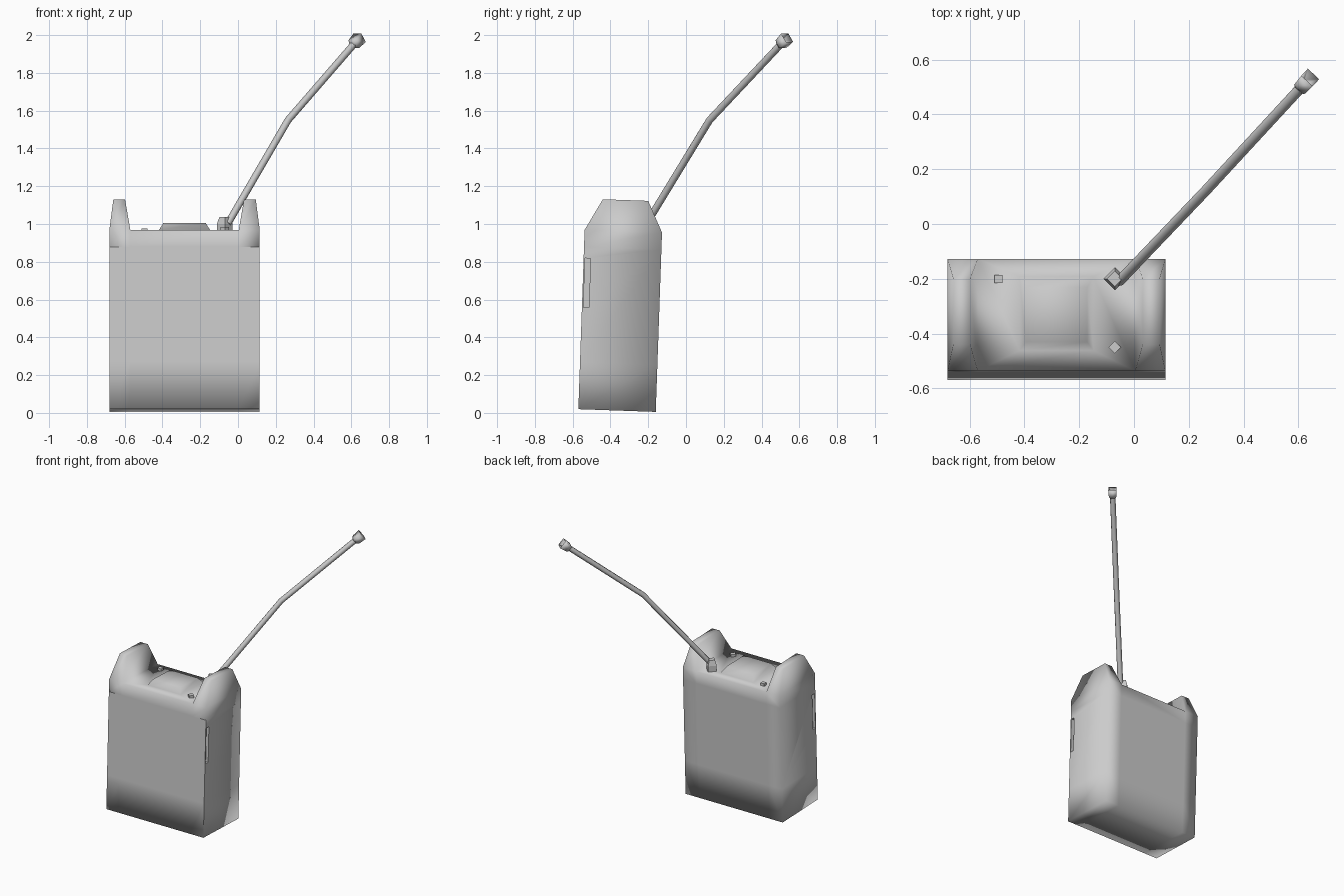
import bpy, bmesh, math
from mathutils import Vector, Matrix

if "Cube" in bpy.data.objects:
    bpy.data.objects.remove(bpy.data.objects["Cube"], do_unlink=True)

grey = bpy.data.materials.new("plain grey")
grey.use_nodes = True
tone = (0.6, 0.6, 0.6, 1)
grey.diffuse_color = tone
grey.node_tree.nodes["Principled BSDF"].inputs["Base Color"].default_value = tone

# The canister leans back slightly around its base
LEAN = Matrix.Translation((-0.283, -0.365, 0.0125)) @ Matrix.Rotation(math.radians(-2), 4, 'X')


def finish(name, bm, matrix=Matrix(), smooth=True):
    bmesh.ops.recalc_face_normals(bm, faces=bm.faces)
    for f in bm.faces:
        f.smooth = smooth
    mesh = bpy.data.meshes.new(name)
    bm.to_mesh(mesh)
    bm.free()
    mesh.transform(matrix)
    mesh.materials.append(grey)
    obj = bpy.data.objects.new(name, mesh)
    bpy.context.collection.objects.link(obj)
    return obj


def box(name, low, high, matrix=Matrix(), smooth=False):
    bm = bmesh.new()
    bmesh.ops.create_cube(bm, size=1)
    low, high = Vector(low), Vector(high)
    for v in bm.verts:
        v.co = (low + high) / 2 + v.co * (high - low)
    return finish(name, bm, matrix, smooth)


def lathe(name, rings, sides, start, axis, turn=0.0, smooth=False):
    """Loft rings of (distance, radius) along an axis."""
    bm = bmesh.new()
    loops = []
    for dist, rad in rings:
        loops.append([bm.verts.new((rad * math.cos(turn + i * math.tau / sides),
                                    rad * math.sin(turn + i * math.tau / sides), dist))
                      for i in range(sides)])
    for a, b in zip(loops, loops[1:]):
        for i in range(sides):
            j = (i + 1) % sides
            bm.faces.new((a[i], a[j], b[j], b[i]))
    bm.faces.new(loops[0])
    bm.faces.new(loops[-1])
    spin = Vector(axis).to_track_quat('Z', 'Y').to_matrix().to_4x4()
    return finish(name, bm, Matrix.Translation(start) @ spin, smooth)


# Canister shell: stacked rows, with three columns across the width
xs, ys, zs = (-0.398, -0.287, 0.287, 0.398), (-0.205, 0.205), (0, 0.25, 0.86, 0.95)
bm = bmesh.new()
grid = {(i, j, k): bm.verts.new((x, y, z))
        for i, x in enumerate(xs) for j, y in enumerate(ys) for k, z in enumerate(zs)}


def quad(*keys):
    return bm.faces.new([grid[k] for k in keys])


tops = []
for i in range(3):
    quad((i, 0, 0), (i + 1, 0, 0), (i + 1, 1, 0), (i, 1, 0))
    tops.append(quad((i, 0, 3), (i + 1, 0, 3), (i + 1, 1, 3), (i, 1, 3)))
    for k in range(3):
        for j in (0, 1):
            quad((i, j, k), (i + 1, j, k), (i + 1, j, k + 1), (i, j, k + 1))
for k in range(3):
    for i in (0, 3):
        quad((i, 0, k), (i, 1, k), (i, 1, k + 1), (i, 0, k + 1))

# Front panel edges stay crisp
for e in bm.edges:
    a, b = (v.co for v in e.verts)
    if a.y < 0 and b.y < 0:
        upright = abs(a.x) > 0.39 and a.x == b.x and max(a.z, b.z) < 0.9
        lip = a.z == b.z and 0.8 < a.z < 0.9
        e.smooth = not (upright or lip)


def raise_top(face, x_range, y_range, z):
    """Extrude a top face into a tapered block."""
    mid = face.calc_center_median()
    new = bmesh.ops.extrude_face_region(bm, geom=[face])["geom"]
    bmesh.ops.delete(bm, geom=[face], context='FACES_ONLY')
    for v in (g for g in new if isinstance(g, bmesh.types.BMVert)):
        v.co = (x_range[v.co.x > mid.x], y_range[v.co.y > mid.y], z)
    return next(g for g in new if isinstance(g, bmesh.types.BMFace))


# Shoulder horns and the raised pad between them
raise_top(tops[0], (-0.377, -0.315), (-0.114, 0.126), 1.115)
raise_top(tops[2], (0.315, 0.377), (-0.114, 0.126), 1.115)
pad = raise_top(tops[1], (-0.135, 0.135), (-0.13, 0.14), 0.952)
raise_top(pad, (-0.112, 0.112), (-0.1, 0.1), 0.99)
body = finish("canister_body", bm, LEAN)

# Grip slots behind the front panel, one per side
for side, name in ((-1, "slot_cutter_right"), (1, "slot_cutter_left")):
    x = sorted((side * 0.365, side * 0.45))
    cutter = box(name, (x[0], -0.197, 0.54), (x[1], -0.168, 0.8), LEAN)
    cutter.hide_render = True
    cutter.hide_viewport = True
    cutter.display_type = 'WIRE'
    cut = body.modifiers.new(name, 'BOOLEAN')
    cut.operation = 'DIFFERENCE'
    cut.object = cutter

# Small controls on the top deck
box("square_button", (-0.51, -0.215, 0.95), (-0.48, -0.187, 0.977))
lathe("diamond_knob", [(0, 0.023), (0.035, 0.023)], 4, (-0.07, -0.45, 0.95), (0, 0, 1))

# Antenna: socket, bent rod and cupped tip
lathe("antenna_socket", [(0, 0.042), (0.05, 0.042), (0.088, 0.028)], 4,
      (-0.07, -0.2, 0.95), (0, 0, 1))
path = [Vector(p) for p in ((-0.055, -0.21, 1.0), (0.265, 0.125, 1.55), (0.625, 0.515, 1.965))]
curve = bpy.data.curves.new("antenna_rod", 'CURVE')
curve.dimensions = '3D'
curve.bevel_depth = 0.019
curve.bevel_resolution = 1
curve.use_fill_caps = True
spline = curve.splines.new('POLY')
spline.points.add(len(path) - 1)
for point, co in zip(spline.points, path):
    point.co = (*co, 1)
curve.materials.append(grey)
rod = bpy.data.objects.new("antenna_rod", curve)
bpy.context.collection.objects.link(rod)

aim = (path[2] - path[1]).normalized()
lathe("antenna_tip", [(-0.035, 0.022), (-0.02, 0.036), (0.035, 0.04), (0.005, 0.012)], 4,
      path[2], aim, math.pi / 4, True)
